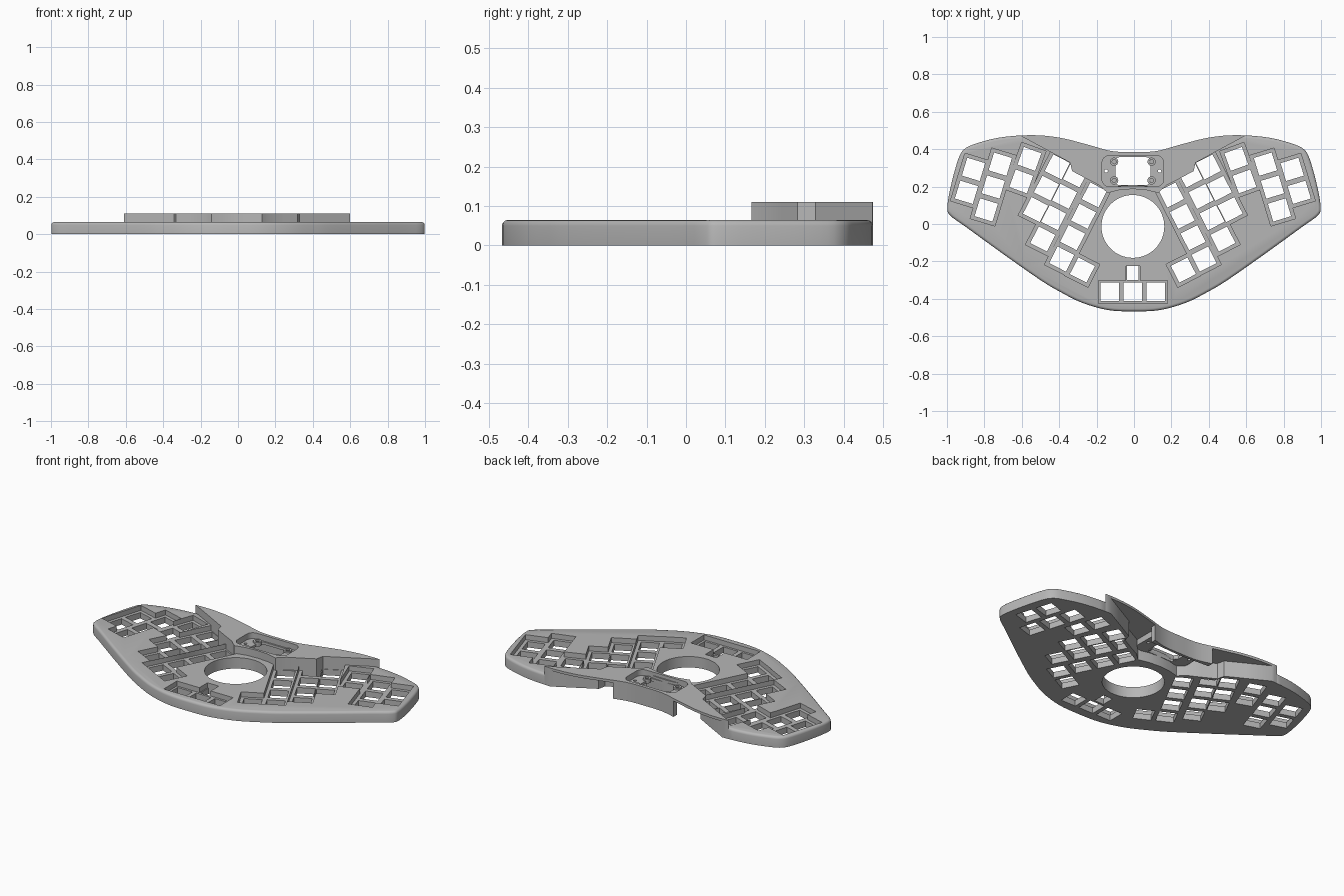
import bpy, bmesh, math
from mathutils import Matrix, Vector

if "Cube" in bpy.data.objects:
    bpy.data.objects.remove(bpy.data.objects["Cube"], do_unlink=True)

CX = -0.006        # centre line of the key layout
PLATE_TOP = 0.065
COVER_TOP = 0.11

grey = bpy.data.materials.new("case_grey")
grey.use_nodes = True
grey.diffuse_color = (0.47, 0.47, 0.47, 1)
grey.node_tree.nodes["Principled BSDF"].inputs["Base Color"].default_value = (0.47, 0.47, 0.47, 1)


def finish(name, bm):
    bmesh.ops.recalc_face_normals(bm, faces=bm.faces)
    mesh = bpy.data.meshes.new(name)
    bm.to_mesh(mesh)
    bm.free()
    mesh.materials.append(grey)
    obj = bpy.data.objects.new(name, mesh)
    bpy.context.collection.objects.link(obj)
    return obj


def prism(name, points, z0, z1, fillet=0):
    """Extrude a closed profile upward, optionally rounding its top rim."""
    bm = bmesh.new()
    base = bm.faces.new([bm.verts.new((x, y, z0)) for x, y in points])
    out = bmesh.ops.extrude_face_region(bm, geom=[base])["geom"]
    top = [v for v in out if isinstance(v, bmesh.types.BMVert)]
    bmesh.ops.translate(bm, verts=top, vec=(0, 0, z1 - z0))
    if fillet:
        rim = [e for e in bm.edges if all(v in top for v in e.verts)]
        bmesh.ops.bevel(bm, geom=rim, offset=fillet, segments=3, profile=0.5, affect='EDGES')
    return finish(name, bm)


def boxes(name, items, z0, z1):
    """One mesh of upright boxes: (x, y, width, depth, turn)."""
    bm = bmesh.new()
    for x, y, w, d, turn in items:
        m = (Matrix.Translation((x, y, (z0 + z1) / 2)) @ Matrix.Rotation(turn, 4, 'Z')
             @ Matrix.Diagonal((w, d, z1 - z0, 1)))
        bmesh.ops.create_cube(bm, size=1, matrix=m)
    return finish(name, bm)


def combine(obj, cutter, operation='DIFFERENCE', overlapping=False):
    """Apply a boolean and discard the cutter."""
    cutter.hide_render = True
    mod = obj.modifiers.new("cut", 'BOOLEAN')
    mod.operation, mod.object, mod.solver = operation, cutter, 'EXACT'
    mod.use_self = overlapping
    bpy.context.view_layer.update()
    evaluated = obj.evaluated_get(bpy.context.evaluated_depsgraph_get())
    mesh = bpy.data.meshes.new_from_object(evaluated)
    obj.modifiers.clear()
    obj.data = mesh
    bpy.data.objects.remove(cutter, do_unlink=True)


def smooth_closed(points, steps=4):
    """Catmull-Rom curve through a closed ring of points."""
    ring, n = [], len(points)
    p = [Vector(q) for q in points]
    for i in range(n):
        a, b, c, d = p[i - 1], p[i], p[(i + 1) % n], p[(i + 2) % n]
        for k in range(steps):
            t = k / steps
            ring.append(0.5 * (2 * b + (c - a) * t + (2 * a - 5 * b + 4 * c - d) * t * t
                               + (3 * b - a - 3 * c + d) * t ** 3))
    return ring


def circle(x, y, r, n=64):
    return [(x + r * math.cos(2 * math.pi * i / n), y + r * math.sin(2 * math.pi * i / n))
            for i in range(n)]


def rounded_rect(x, y, hw, hd, r, n=6):
    pts = []
    for q, (sx, sy) in enumerate([(1, 1), (-1, 1), (-1, -1), (1, -1)]):
        for k in range(n + 1):
            a = math.pi / 2 * (q + k / n)
            pts.append((x + sx * (hw - r) + r * math.cos(a), y + sy * (hd - r) + r * math.sin(a)))
    return pts


def mirrored(half, cx=0):
    """Right half plus its mirror image as one ring."""
    return [(cx + x, y) for x, y in half] + [(cx - x, y) for x, y in reversed(half) if x > 0]


# Outline of the whole case, back centre round to front centre
half = [(0, .385), (.12, .39), (.25, .425), (.4, .462), (.55, .475), (.72, .462), (.85, .428),
        (.91, .398), (.942, .34), (.98, .2), (.998, .09), (.982, .045), (.9, -.015), (.7, -.16),
        (.5, -.3), (.4, -.36), (.28, -.42), (.14, -.46), (0, -.467)]
outline = smooth_closed(mirrored(half))

# Stepped seam between the plate and the raised cover, centre outward
seam = [(0, .187), (.07, .182), (.135, .166), (.18, .207), (.25, .243), (.325, .283),
        (.335, .328), (.44, .385), (.7, .525)]

# Key positions: top key, count and tilt of each column
columns = [(.852, .292, 2, 17), (.709, .32, 3, 17), (.553, .348, 2, 20), (.404, .305, 3, 27),
           (.307, .262, 4, 27), (.206, .155, 4, 27), (.27, -.246, 1, 27)]
keys = []
for x, y, count, tilt in columns:
    t = math.radians(tilt)
    for i in range(count):
        d = i * 0.128
        for s in (1, -1):
            keys.append((CX + s * (x + d * math.sin(t)), y - d * math.cos(t), s * t))

# Thumb keys at the front
holes = [(x, y, .1, .1, t) for x, y, t in keys]
wells = [(x, y, .138, .138, t) for x, y, t in keys]
holes += [(CX + i * .123, -.363, .098, .098, 0) for i in (-1, 0, 1)]
holes.append((CX, -.263, .062, .075, 0))
wells += [(CX, -.363, .37, .124, 0), (CX, -.275, .074, .1, 0)]

# Main plate
plate = prism("key_plate", outline, 0, PLATE_TOP, 0.015)
cover_area = mirrored(seam + [(.7, .7), (0, .7)], CX)
combine(plate, prism("cutter", cover_area, -.1, .3))
combine(plate, prism("cutter", circle(CX, -.013, .168), -.1, .3))
combine(plate, boxes("cutter", wells, .035, .2), overlapping=True)
combine(plate, boxes("cutter", holes, -.1, .2))

# Raised rear cover: thin top, front wall and a short back wall
cover = prism("rear_cover", outline, 0, COVER_TOP)
combine(cover, prism("cutter", cover_area, -.1, .3), 'INTERSECT')
inner = [(x, y + .022) for x, y in seam] + [(.7, .7), (.2, .7), (.2, .378), (0, .367)]
combine(cover, prism("cutter", mirrored(inner, CX), -.1, .095))
combine(cover, prism("cutter", rounded_rect(CX, .283, .165, .083, .04), .09, .3))

# Sunken tray with a window and screw bosses
tray = prism("controller_tray", rounded_rect(CX, .283, .172, .09, .045), .06, .0955)
combine(tray, prism("cutter", rounded_rect(CX, .283, .165, .083, .04), .075, .3))
combine(tray, prism("cutter", rounded_rect(CX, .283, .093, .074, .02), 0, .3))
for sx in (1, -1):
    for sy in (1, -1):
        x, y = CX + sx * .1, .283 + sy * .05
        boss = prism("screw_boss", circle(x, y, .022, 20), .06, .085)
        combine(boss, prism("cutter", circle(x, y, .011, 16), 0, .2))
    combine(tray, prism("cutter", circle(CX + sx * .143, .283, .009, 16), 0, .2))

# Smooth the rounded rims, keep hard edges sharp
for obj in (plate, cover, tray):
    bpy.ops.object.select_all(action='DESELECT')
    obj.select_set(True)
    bpy.context.view_layer.objects.active = obj
    bpy.ops.object.shade_smooth_by_angle(angle=math.radians(35))
